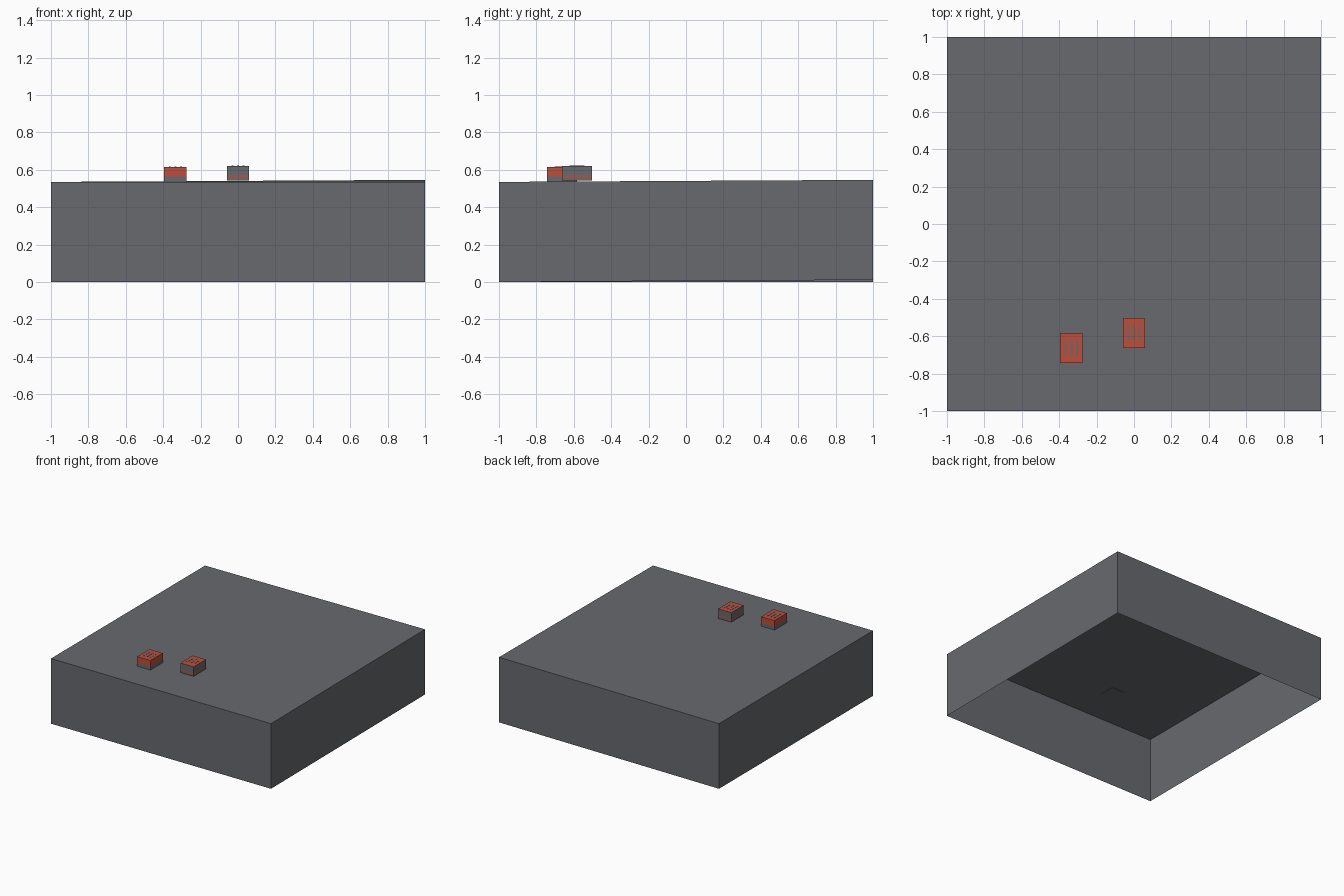
import bpy
import bmesh
from mathutils import Matrix, Vector

if "Cube" in bpy.data.objects:
    bpy.data.objects.remove(bpy.data.objects["Cube"])


def make_material(name, rgb):
    mat = bpy.data.materials.new(name)
    mat.use_nodes = True
    mat.diffuse_color = (*rgb, 1)
    mat.node_tree.nodes["Principled BSDF"].inputs["Base Color"].default_value = (*rgb, 1)
    return mat


GREY = make_material("slate grey", (0.135, 0.143, 0.158))
RED = make_material("brick red", (0.50, 0.08, 0.045))


def add_box(bm, centre, size):
    matrix = Matrix.Translation(centre) @ Matrix.Diagonal((*size, 1))
    return bmesh.ops.create_cube(bm, size=1, matrix=matrix)["verts"]


def finish(bm, name, materials):
    mesh = bpy.data.meshes.new(name)
    bm.to_mesh(mesh)
    bm.free()
    for mat in materials:
        mesh.materials.append(mat)
    obj = bpy.data.objects.new(name, mesh)
    bpy.context.collection.objects.link(obj)
    return obj


# Hollow slab: open underneath, with its back left corner slightly raised
HEIGHT = 0.535
bm = bmesh.new()
add_box(bm, (0, 0, HEIGHT / 2), (2, 2, HEIGHT))
bm.normal_update()
bottom = [f for f in bm.faces if f.normal.z < -0.5]
bmesh.ops.delete(bm, geom=bottom, context="FACES_ONLY")
for v in bm.verts:
    if v.co.x > 0 and v.co.y > 0:
        v.co.z += 0.011
finish(bm, "hollow_slab", [GREY])


def crate(name, x, y, low, high, red_low, red_high):
    """Small block with a red lid, a red side band and three grey vents."""
    bm = bmesh.new()
    add_box(bm, (x, y, (low + high) / 2), (0.12, 0.16, high - low))
    for cut in (red_low, red_high):
        if cut < high:
            bmesh.ops.bisect_plane(bm, geom=bm.verts[:] + bm.edges[:] + bm.faces[:],
                                   plane_co=Vector((0, 0, cut)), plane_no=(0, 0, 1))
    for f in bm.faces:
        z = f.calc_center_median().z
        f.material_index = int(red_low < z < red_high or z > high - 0.001)
    finish(bm, name, [GREY, RED])

    # Vent slits on the lid
    bm = bmesh.new()
    for i in (-1, 0, 1):
        add_box(bm, (x + i * 0.03, y, high), (0.01, 0.08, 0.003))
    finish(bm, name + "_vents", [GREY])


crate("right_crate", -0.335, -0.664, 0.535, 0.615, 0.565, 0.615)
crate("middle_crate", 0.0, -0.582, 0.543, 0.621, 0.558, 0.568)
